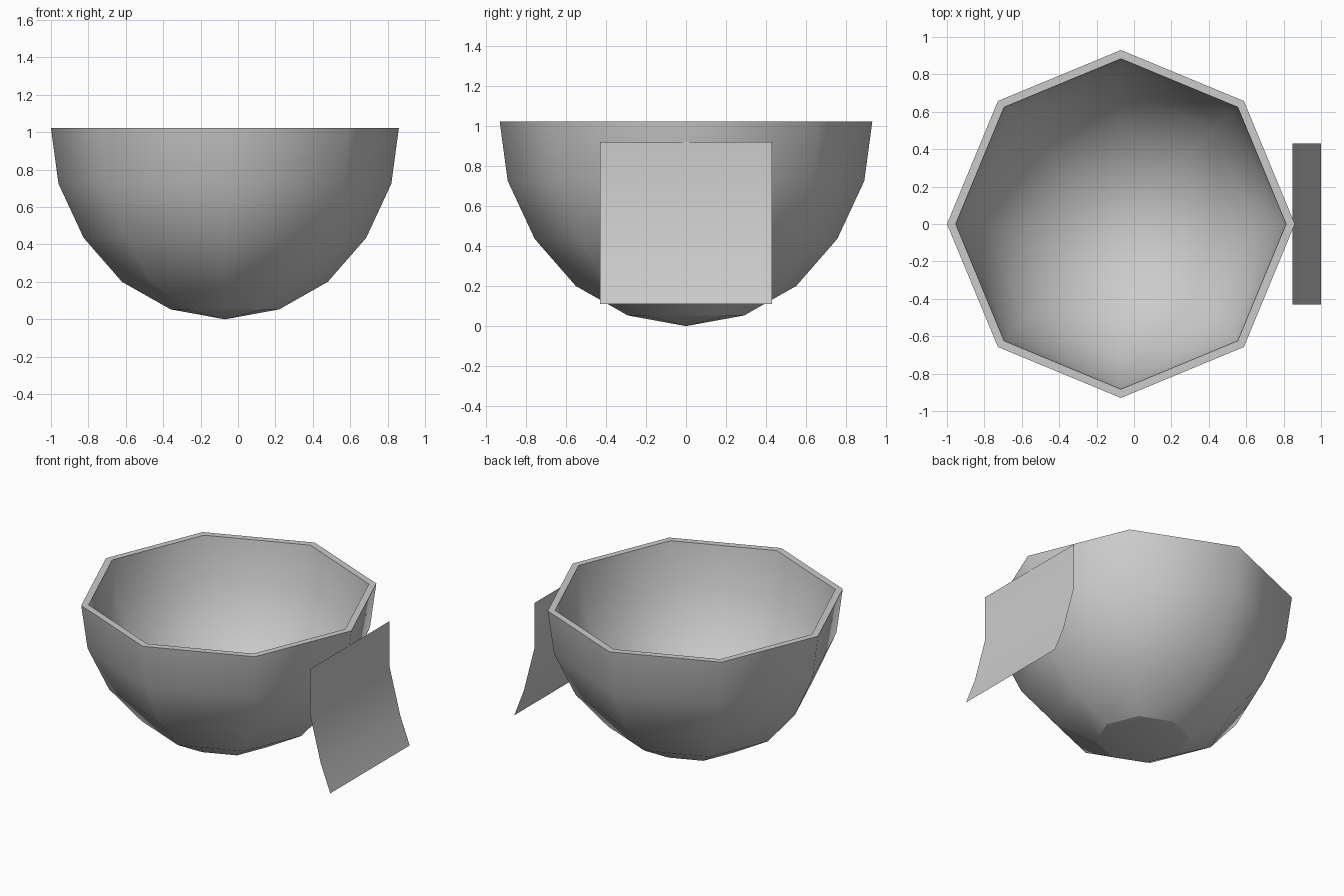
import bpy, bmesh
from math import cos, sin, pi, radians

if "Cube" in bpy.data.objects:
    bpy.data.objects.remove(bpy.data.objects["Cube"])

CX, SIDES, RIM_Z = -0.07, 8, 1.022


def make_object(name, build, outward=True):
    bm = bmesh.new()
    build(bm)
    if outward:
        bmesh.ops.recalc_face_normals(bm, faces=bm.faces)
    mesh = bpy.data.meshes.new(name)
    bm.to_mesh(mesh)
    bm.free()
    ob = bpy.data.objects.new(name, mesh)
    bpy.context.collection.objects.link(ob)
    bpy.context.view_layer.objects.active = ob
    ob.select_set(True)
    bpy.ops.object.shade_smooth_by_angle(angle=radians(60))
    ob.select_set(False)
    return ob


def lathe(bm, profile):
    """Spin (radius, z) points into an eight-sided surface; radius 0 is a pole."""
    rings = []
    for r, z in profile:
        if r == 0:
            rings.append([bm.verts.new((CX, 0, z))] * SIDES)
        else:
            rings.append([bm.verts.new((CX + r * cos(2 * pi * i / SIDES),
                                        r * sin(2 * pi * i / SIDES), z))
                          for i in range(SIDES)])
    for a, b in zip(rings, rings[1:]):
        for i in range(SIDES):
            j = (i + 1) % SIDES
            bm.faces.new(list(dict.fromkeys((a[i], a[j], b[j], b[i]))))


# Bowl wall: outer curve, flat rim, then the inner curve down to the bottom
outer = [(0, 0), (0.29, 0.053), (0.55, 0.20), (0.755, 0.435),
         (0.89, 0.725), (0.93, RIM_Z)]
inner = [(r * 0.95, RIM_Z - (RIM_Z - z) * 0.95) for r, z in reversed(outer)]
make_object("bowl", lambda bm: lathe(bm, outer[1:] + inner))

# Shallow pointed cap closing the underside
cap = make_object("bottom_cap", lambda bm: lathe(bm, outer[:2]), outward=False)
if cap.data.polygons[0].normal.z > 0:
    cap.data.flip_normals()


# Thin curved sheet standing beside the bowl
def sheet(bm):
    profile = [(0.847, 0.92), (0.847, 0.61), (0.928, 0.297), (1.0, 0.11)]
    rows = [[bm.verts.new((x, y, z)) for y in (-0.43, 0.43)] for x, z in profile]
    for a, b in zip(rows, rows[1:]):
        bm.faces.new((a[0], b[0], b[1], a[1]))


make_object("side_sheet", sheet, outward=False)
